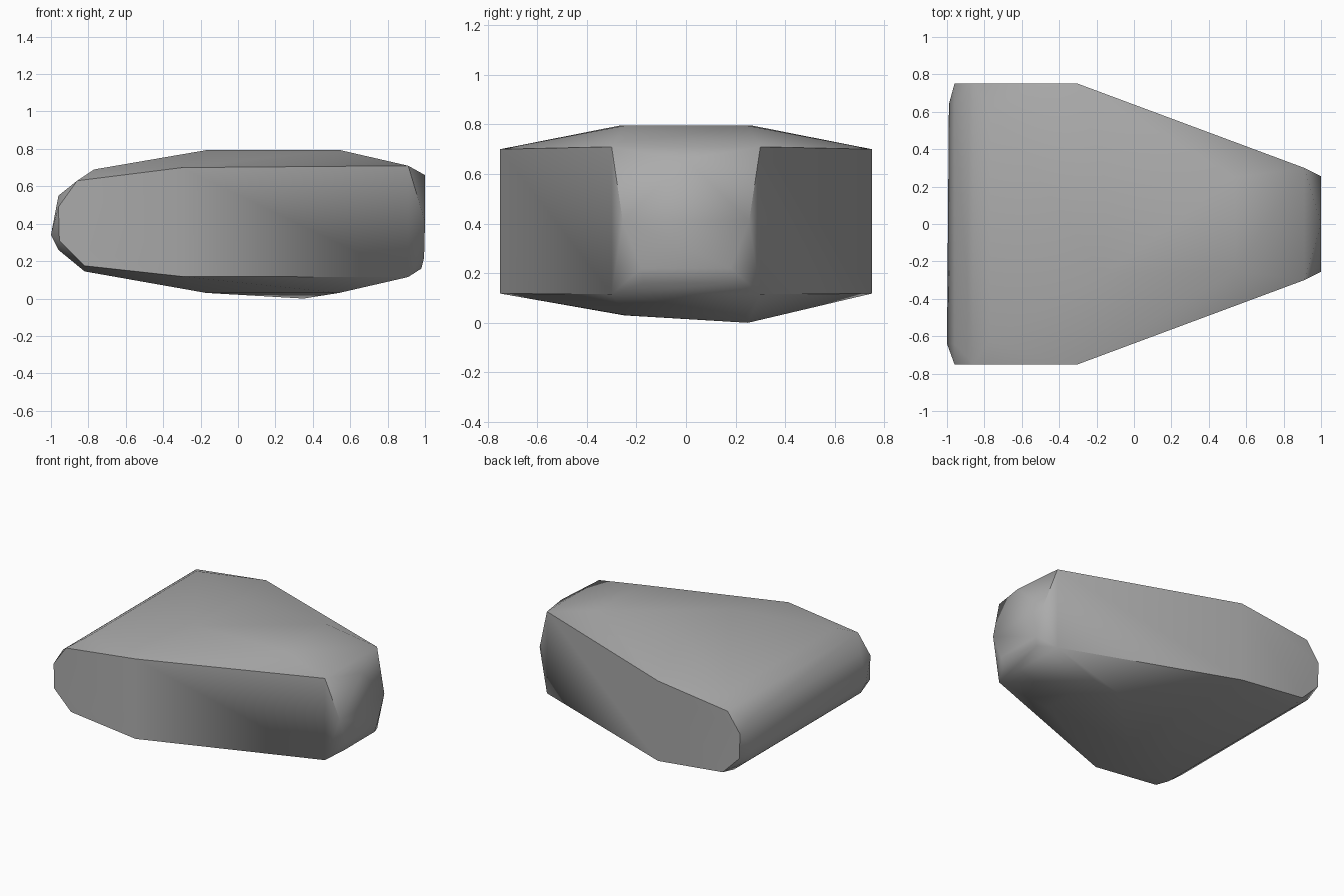
import bpy
import bmesh
import math

# Remove the default object
default = bpy.data.objects.get("Cube")
if default:
    bpy.data.objects.remove(default, do_unlink=True)

# Stone material
grey = (0.41, 0.41, 0.41, 1.0)
stone = bpy.data.materials.new("stone grey")
stone.use_nodes = True
stone.diffuse_color = grey
shader = stone.node_tree.nodes["Principled BSDF"]
shader.inputs["Base Color"].default_value = grey
shader.inputs["Roughness"].default_value = 0.9

# Outline of the flat side walls: x, half width, height
wall_outline = [
    (-0.86, 0.75, 0.63), (-0.30, 0.75, 0.70), (0.91, 0.30, 0.71),
    (1.0, 0.255, 0.41), (0.91, 0.30, 0.115), (-0.30, 0.75, 0.118),
    (-0.82, 0.75, 0.175), (-0.955, 0.75, 0.31), (-0.96, 0.75, 0.49),
]
# Bulging ridges on the crown and the underside
crown = [(-0.77, 0.62, 0.69), (-0.16, 0.27, 0.795), (0.54, 0.25, 0.795)]
underside = [(-0.82, 0.62, 0.145), (-0.17, 0.25, 0.03), (0.54, 0.24, 0.03)]
# Rounded wide end and faceted narrow end
wide_end = [(-0.96, 0.64, 0.55), (-0.99, 0.64, 0.34), (-0.96, 0.64, 0.26)]
narrow_end = [(0.98, 0.17, 0.16), (0.995, 0.18, 0.22)]
# Chips that belong to one side only
chips = [(0.35, 0.25, 0.0), (-1.0, -0.64, 0.34), (1.0, 0.0, 0.66)]


def mirrored(points):
    return [(x, side * y, z) for x, y, z in points for side in (-1, 1)]


# Wrap the ridges and outlines into one solid boulder
bm = bmesh.new()
for part in (wall_outline, crown, underside, wide_end, narrow_end):
    for point in mirrored(part):
        bm.verts.new(point)
for point in chips:
    bm.verts.new(point)
hull = bmesh.ops.convex_hull(bm, input=bm.verts)
loose = {v for v in hull["geom_interior"] + hull["geom_unused"]
         if isinstance(v, bmesh.types.BMVert)}
bmesh.ops.delete(bm, geom=list(loose), context="VERTS")
bmesh.ops.dissolve_limit(bm, angle_limit=math.radians(1),
                         verts=bm.verts, edges=bm.edges)
bmesh.ops.recalc_face_normals(bm, faces=bm.faces)

mesh = bpy.data.meshes.new("boulder")
bm.to_mesh(mesh)
bm.free()
mesh.materials.append(stone)
boulder = bpy.data.objects.new("boulder", mesh)
bpy.context.collection.objects.link(boulder)

# Smooth the weathered faces and keep the wall edges crisp
bpy.ops.object.select_all(action="DESELECT")
boulder.select_set(True)
bpy.context.view_layer.objects.active = boulder
bpy.ops.object.shade_smooth_by_angle(angle=math.radians(50))
